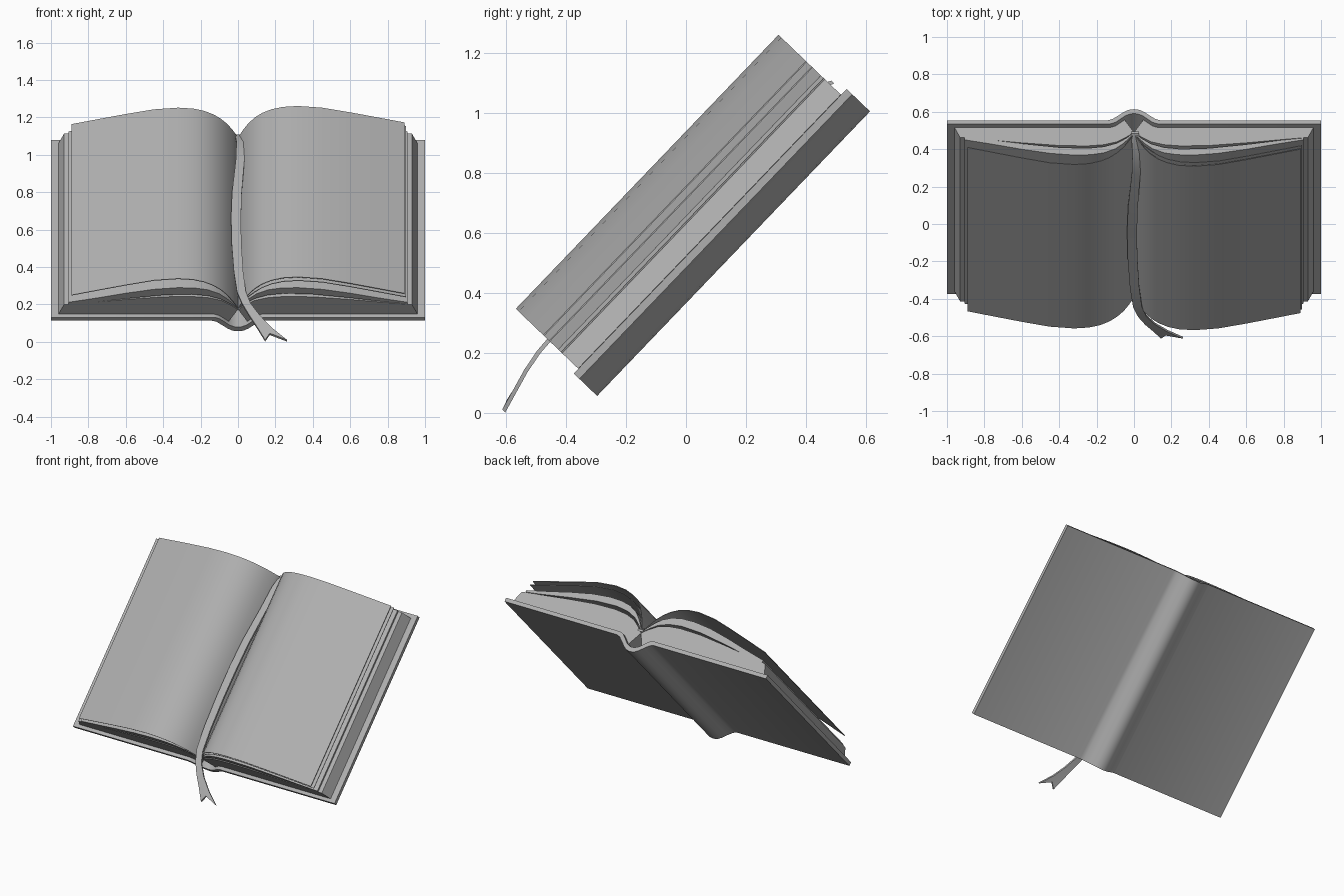
import bpy
import bmesh
import math
from mathutils import Matrix

cube = bpy.data.objects.get("Cube")
if cube:
    bpy.data.objects.remove(cube)

# One plain grey for the whole model
grey = bpy.data.materials.new("plain grey")
grey.use_nodes = True
grey.diffuse_color = (0.43, 0.43, 0.43, 1)
grey.node_tree.nodes["Principled BSDF"].inputs["Base Color"].default_value = (0.43, 0.43, 0.43, 1)

# The book is laid out flat (x across, y up the page, z off the cover), then tilted
TILT = Matrix.Translation((0, -0.30, 0.06)) @ Matrix.Rotation(math.radians(46.2), 4, 'X')


def finish(name, bm):
    """Turn a bmesh into a tilted, smooth-shaded object."""
    bmesh.ops.recalc_face_normals(bm, faces=bm.faces)
    mesh = bpy.data.meshes.new(name)
    bm.to_mesh(mesh)
    bm.free()
    mesh.materials.append(grey)
    obj = bpy.data.objects.new(name, mesh)
    bpy.context.collection.objects.link(obj)
    obj.matrix_world = TILT
    bpy.ops.object.select_all(action='DESELECT')
    obj.select_set(True)
    bpy.context.view_layer.objects.active = obj
    bpy.ops.object.shade_smooth_by_angle(angle=math.radians(32))


def extrude(name, profile, low, high):
    """Sweep a closed (x, z) profile up the page and cap its ends."""
    bm = bmesh.new()
    a = [bm.verts.new((x, low, z)) for x, z in profile]
    b = [bm.verts.new((x, high, z)) for x, z in profile]
    n = len(profile)
    for i in range(n):
        j = (i + 1) % n
        bm.faces.new((a[i], a[j], b[j], b[i]))
    bm.faces.new(a)
    bm.faces.new(b)
    finish(name, bm)


def mirrored(half):
    """Complete a half profile that ends on the centre line."""
    return half + [(-x, z) for x, z in reversed(half[:-1])]


def lifted(points, lift):
    """Raise a page curve, fading out towards the gutter."""
    return [(x, z + lift * min(1, x / 0.1)) for x, z in points]


# Cover with rounded spine
outer = [(1, 0.077), (0.14, 0.077), (0.115, 0.068), (0.085, 0.043), (0.055, 0.016), (0.03, 0), (0, -0.005)]
inner = [(1, 0.103), (0.125, 0.103), (0.1, 0.093), (0.07, 0.066), (0.045, 0.042), (0.02, 0.03), (0, 0.027)]
extrude("cover", mirrored(outer) + mirrored(inner)[::-1], 0, 1.315)

# Page curves, from the gutter outwards
lower_top = [(0, 0.14), (0.04, 0.175), (0.09, 0.21), (0.16, 0.232), (0.25, 0.241),
             (0.4, 0.238), (0.6, 0.218), (0.8, 0.193), (0.93, 0.178)]
upper_base = [(0, 0.143), (0.04, 0.185), (0.09, 0.225), (0.16, 0.252), (0.25, 0.264),
              (0.4, 0.258), (0.6, 0.23), (0.8, 0.197), (0.905, 0.183)]
upper_top = [(0, 0.146), (0.03, 0.19), (0.06, 0.225), (0.1, 0.262), (0.16, 0.292), (0.23, 0.306),
             (0.32, 0.309), (0.45, 0.296), (0.6, 0.266), (0.75, 0.23), (0.905, 0.196)]
sheet = [(0, 0.15), (0.025, 0.2), (0.055, 0.25), (0.09, 0.292), (0.13, 0.326), (0.18, 0.354),
         (0.24, 0.372), (0.32, 0.379), (0.45, 0.366), (0.6, 0.33), (0.75, 0.29), (0.89, 0.252)]
lower_base = [(0.96, 0.104), (0.126, 0.104), (0.1, 0.094), (0.07, 0.067), (0.05, 0.048)]
underside = [(x, z - 0.004) for x, z in reversed(sheet)]

BOTTOM, TOP = 0.022, 1.288
for side, s, gap, lift in (("left", 1, 0, 0.013), ("right", -1, -0.006, 0)):
    parts = {
        "lower_pages": lower_top + lower_base,
        "upper_pages": lifted(upper_base, gap) + upper_top[:0:-1],
        "open_sheet": lifted(sheet + underside, lift),
    }
    for part, profile in parts.items():
        extrude(side + "_" + part, [(s * x, z) for x, z in profile], BOTTOM, TOP)

# One more loose sheet under the left page
extrude("left_loose_sheet", lifted([(x * 1.01, z) for x, z in sheet + underside], -0.014), BOTTOM, TOP)

# Ribbon bookmark: left edge x, right edge x, distance up the page, height
ribbon = [(-0.016, 0.026, 1.3, 0.145), (-0.008, 0.036, 1.2, 0.195), (-0.012, 0.034, 1.05, 0.208),
          (-0.032, 0.02, 0.8, 0.22), (-0.037, 0.016, 0.62, 0.222), (-0.034, 0.018, 0.42, 0.226),
          (-0.022, 0.028, 0.2, 0.232), (-0.005, 0.042, 0.05, 0.234), (0.022, 0.067, -0.03, 0.23),
          (0.06, 0.115, -0.105, 0.217), (0.105, 0.18, -0.18, 0.197)]
bm = bmesh.new()
rows = [(bm.verts.new((l, v, w)), bm.verts.new((r, v, w))) for l, r, v, w in ribbon]
for (a, b), (c, d) in zip(rows, rows[1:]):
    bm.faces.new((a, b, d, c))
# Swallow-tail end
notch = bm.verts.new((0.17, -0.215, 0.19))
tips = [bm.verts.new((x, -0.252, 0.178)) for x in (0.145, 0.262)]
bm.faces.new((rows[-1][0], notch, tips[0]))
bm.faces.new((rows[-1][1], tips[1], notch))
bm.faces.new((rows[-1][0], rows[-1][1], notch))
# Ribbon thickness
raised = bmesh.ops.extrude_face_region(bm, geom=bm.faces[:], use_keep_orig=True)["geom"]
bmesh.ops.translate(bm, vec=(0, 0, 0.014), verts=[g for g in raised if isinstance(g, bmesh.types.BMVert)])
finish("ribbon_bookmark", bm)
